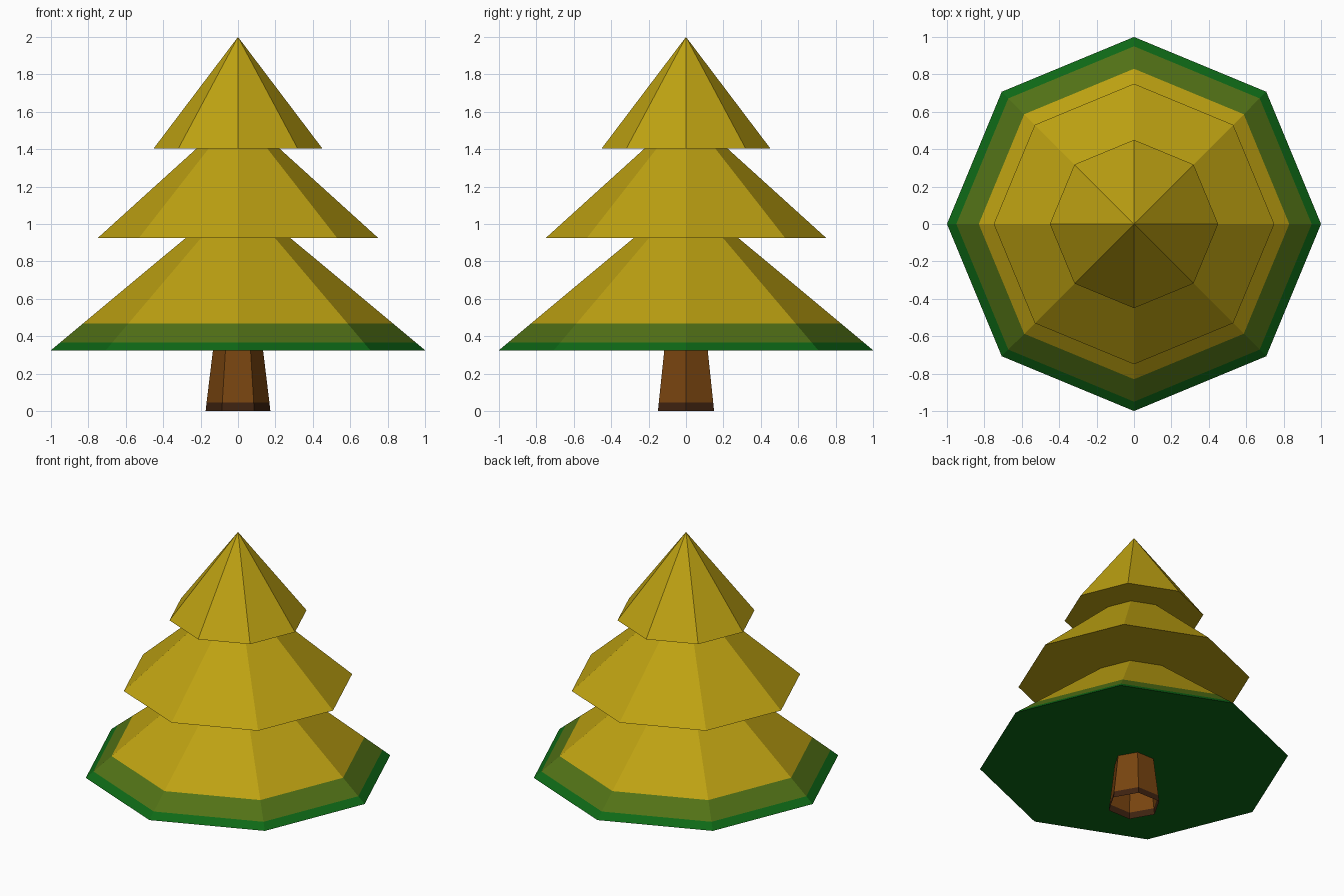
import bpy, bmesh, math

if "Cube" in bpy.data.objects:
    bpy.data.objects.remove(bpy.data.objects["Cube"])


def material(name, rgb):
    m = bpy.data.materials.new(name)
    m.diffuse_color = (*rgb, 1.0)
    m.use_nodes = True
    m.node_tree.nodes["Principled BSDF"].inputs["Base Color"].default_value = m.diffuse_color
    return m


golden = material("golden_needles", (0.515, 0.361, 0.006))
moss = material("moss_green", (0.084, 0.168, 0.008))
green = material("deep_green", (0.0044, 0.141, 0.008))
bark = material("bark_brown", (0.188, 0.058, 0.005))
dark_bark = material("dark_bark", (0.048, 0.016, 0.005))


def lathe(name, sides, rings, mats, bands, cap_bottom=True):
    """Stack of (radius, z) rings; bands gives the material of each strip, upwards.
    A last ring of radius 0 closes to a point."""
    bm = bmesh.new()
    loops = []
    for r, z in rings:
        if r == 0:
            loops.append([bm.verts.new((0, 0, z))] * sides)
        else:
            loops.append([bm.verts.new((r * math.cos(a), r * math.sin(a), z))
                          for a in (2 * math.pi * i / sides for i in range(sides))])
    for lo, hi, band in zip(loops, loops[1:], bands):
        for i in range(sides):
            j = (i + 1) % sides
            corners = [lo[i], lo[j], hi[j], hi[i]]
            face = bm.faces.new(list(dict.fromkeys(corners)))
            face.material_index = band
    if cap_bottom:
        bm.faces.new(loops[0][::-1]).material_index = bands[0]
    mesh = bpy.data.meshes.new(name)
    bm.to_mesh(mesh)
    bm.free()
    for m in mats:
        mesh.materials.append(m)
    obj = bpy.data.objects.new(name, mesh)
    bpy.context.collection.objects.link(obj)
    return obj


# Tapered six-sided trunk, open at the bottom, with a dark foot
lathe("trunk", 6, [(0.173, 0), (0.168, 0.045), (0.134, 0.325)],
      [dark_bark, bark], [0, 1], cap_bottom=False)

# Wide bottom tier with two green bands along its hem
lathe("bottom_tier", 8, [(1.0, 0.325), (0.95, 0.367), (0.83, 0.467), (0.28, 0.925)],
      [green, moss, golden], [0, 1, 2])

# Middle tier and pointed top tier
lathe("middle_tier", 8, [(0.75, 0.925), (0.22, 1.405)], [golden], [0])
lathe("top_tier", 8, [(0.45, 1.405), (0, 2.0)], [golden], [0])
